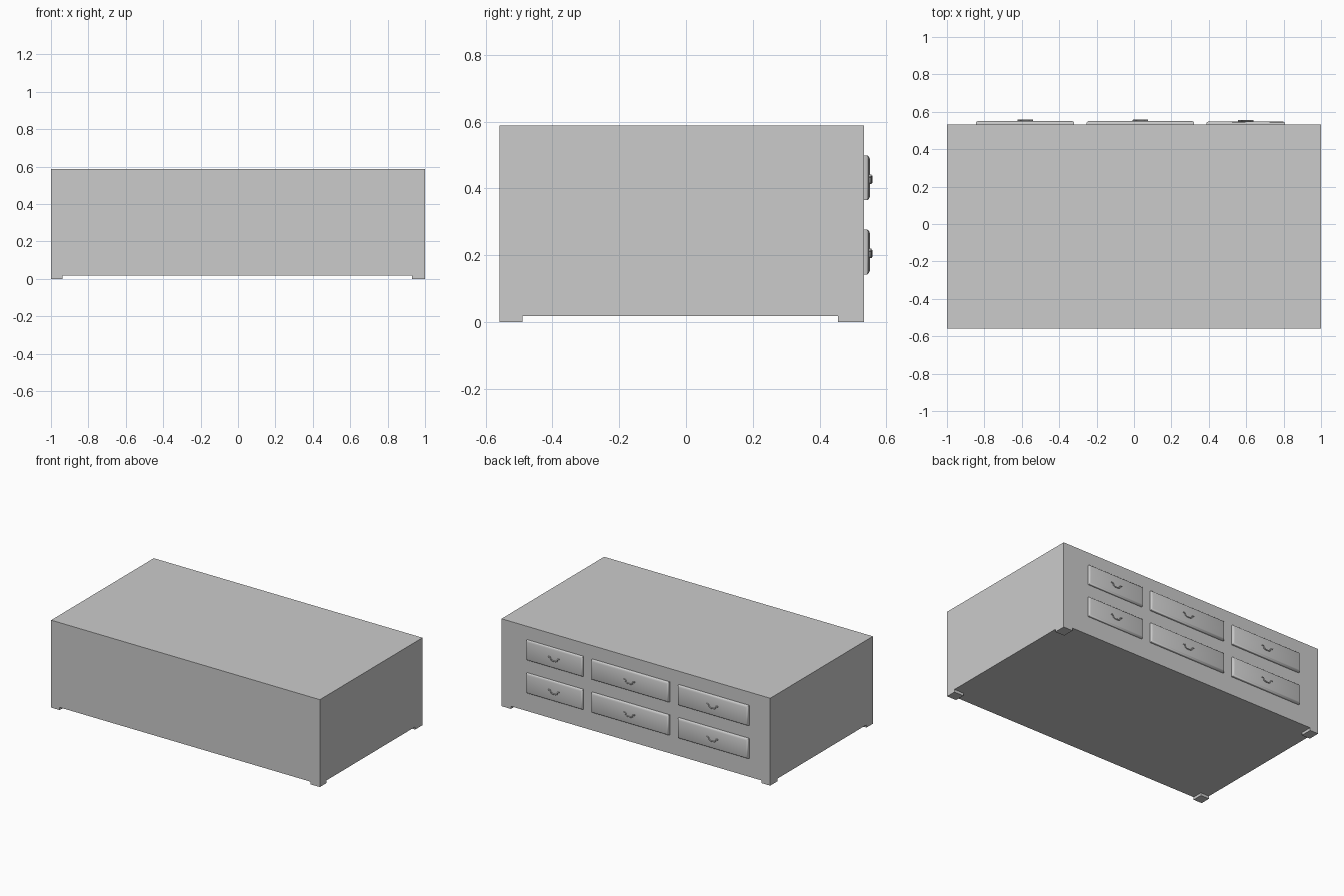
import bpy, bmesh, math
from mathutils import Vector

if "Cube" in bpy.data.objects:
    bpy.data.objects.remove(bpy.data.objects["Cube"])

grey = bpy.data.materials.new("light_grey")
grey.diffuse_color = (0.6, 0.6, 0.6, 1)
grey.use_nodes = True
grey.node_tree.nodes["Principled BSDF"].inputs["Base Color"].default_value = grey.diffuse_color

BACK = 0.533      # plane carrying the drawers
FRONT = -0.558


def finish(name, bm, smooth=False):
    bmesh.ops.recalc_face_normals(bm, faces=bm.faces[:])
    me = bpy.data.meshes.new(name)
    bm.to_mesh(me)
    bm.free()
    me.materials.append(grey)
    ob = bpy.data.objects.new(name, me)
    bpy.context.collection.objects.link(ob)
    if smooth:
        bpy.ops.object.select_all(action='DESELECT')
        ob.select_set(True)
        bpy.context.view_layer.objects.active = ob
        bpy.ops.object.shade_smooth_by_angle(angle=math.radians(50))
    return ob


def box(name, lo, hi):
    bm = bmesh.new()
    bmesh.ops.create_cube(bm, size=1)
    lo, hi = Vector(lo), Vector(hi)
    for v in bm.verts:
        v.co = Vector([(a + b) / 2 + c * (b - a) for a, b, c in zip(lo, hi, v.co)])
    return finish(name, bm)


def drawer(name, x0, x1, z0, z1, depth):
    """Raised panel with a softly rounded rim, lofted from rectangles."""
    bm = bmesh.new()
    rings = []
    for inset, d in ((0, -0.002), (0, 0.55), (0.004, 0.82), (0.012, 1.0)):
        y = BACK + depth * d
        rings.append([bm.verts.new((x, y, z)) for x, z in (
            (x0 + inset, z0 + inset), (x1 - inset, z0 + inset),
            (x1 - inset, z1 - inset), (x0 + inset, z1 - inset))])
    for a, b in zip(rings, rings[1:]):
        for i in range(4):
            j = (i + 1) % 4
            bm.faces.new((a[i], a[j], b[j], b[i]))
    bm.faces.new(rings[-1])
    bm.faces.new(rings[0][::-1])
    finish(name, bm, True)


def handle(name, cx, cz, y):
    """U-shaped pull swept along a short path, with flared ends."""
    path = [(-0.041, 0.011), (-0.029, 0.009), (-0.023, -0.005), (-0.015, -0.010),
            (0.015, -0.010), (0.023, -0.005), (0.029, 0.009), (0.041, 0.011)]
    pts = [Vector((x, 0, z)) for x, z in path]
    bm = bmesh.new()
    rings = []
    n = 8
    for i, p in enumerate(pts):
        t = (pts[min(i + 1, len(pts) - 1)] - pts[max(i - 1, 0)]).normalized()
        side = t.cross(Vector((0, 1, 0)))
        r = 0.0038
        ring = []
        for k in range(n):
            a = 2 * math.pi * k / n
            co = Vector((cx, y, cz)) + p + side * r * math.cos(a)
            co.y += r * math.sin(a)
            ring.append(bm.verts.new(co))
        rings.append(ring)
    for a, b in zip(rings, rings[1:]):
        for k in range(n):
            j = (k + 1) % n
            bm.faces.new((a[k], a[j], b[j], b[k]))
    bm.faces.new(rings[0])
    bm.faces.new(rings[-1])
    finish(name, bm, True)


# cabinet body
box("cabinet_body", (-1, FRONT, 0.018), (1, BACK, 0.588))

# low corner feet
for xn, xa, xb in (("left", -1, -0.937), ("right", 0.93, 1)):
    for yn, ya, yb in (("front", FRONT, -0.49), ("back", 0.455, BACK)):
        box(f"{yn}_{xn}_foot", (xa, ya, 0), (xb, yb, 0.018))

# two rows of three drawers on the back, each with a pull
columns = ((-0.845, -0.32, 0.018), (-0.253, 0.322, 0.018), (0.388, 0.808, 0.015))
for r, (z0, z1) in enumerate(((0.143, 0.277), (0.365, 0.499))):
    for c, (x0, x1, depth) in enumerate(columns):
        drawer(f"drawer_{r}_{c}", x0, x1, z0, z1, depth)
        handle(f"drawer_handle_{r}_{c}", (x0 + x1) / 2, z0 + 0.062, BACK + depth + 0.003)
